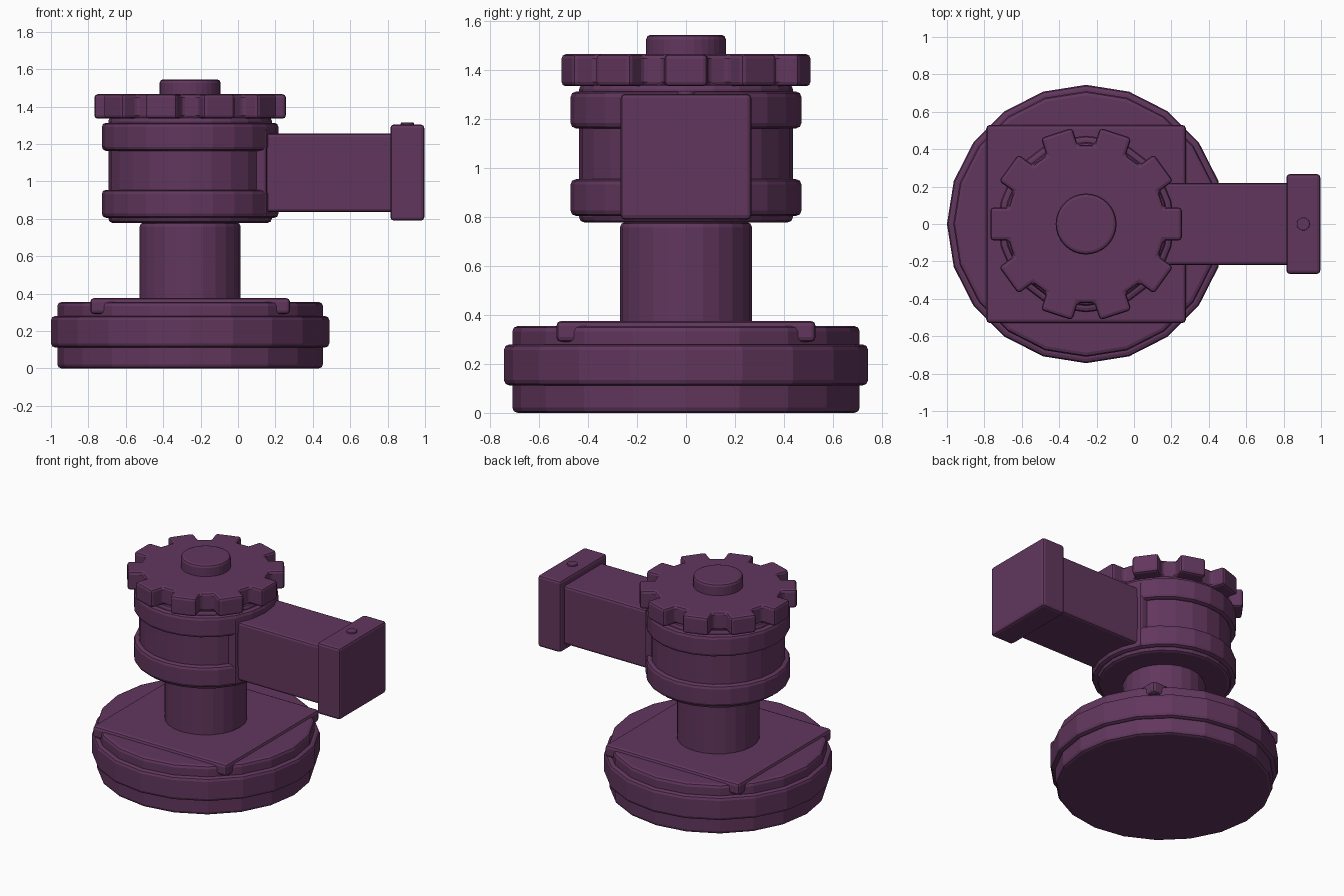
import bpy, bmesh, math
from mathutils import Matrix

if "Cube" in bpy.data.objects:
    bpy.data.objects.remove(bpy.data.objects["Cube"])

AX = -0.256  # x of the vertical axis

plum = bpy.data.materials.new("plum")
plum.diffuse_color = (0.12, 0.037, 0.11, 1)
plum.use_nodes = True
plum.node_tree.nodes["Principled BSDF"].inputs["Base Color"].default_value = plum.diffuse_color


def finish(bm, name, bevel):
    bmesh.ops.recalc_face_normals(bm, faces=bm.faces)
    me = bpy.data.meshes.new(name)
    bm.to_mesh(me)
    bm.free()
    me.materials.append(plum)
    ob = bpy.data.objects.new(name, me)
    bpy.context.collection.objects.link(ob)
    if bevel:
        mod = ob.modifiers.new("rounded_edges", 'BEVEL')
        mod.width = bevel
        mod.segments = 2
        mod.limit_method = 'ANGLE'
        mod.angle_limit = math.radians(40)
    return ob


def prism(name, points, z0, z1, bevel):
    """Upright prism over a flat outline."""
    bm = bmesh.new()
    face = bm.faces.new([bm.verts.new((x + AX, y, z0)) for x, y in points])
    ext = bmesh.ops.extrude_face_region(bm, geom=[face])
    for v in ext["geom"]:
        if isinstance(v, bmesh.types.BMVert):
            v.co.z = z1
    return finish(bm, name, bevel)


def drum(name, r, z0, z1, sides=20, bevel=0.022, x=0):
    step = math.tau / sides
    pts = [(x + r * math.cos(i * step), r * math.sin(i * step)) for i in range(sides)]
    return prism(name, pts, z0, z1, bevel)


def box(name, x, y, z, bevel=0.018):
    """Box from (min, max) ranges."""
    bm = bmesh.new()
    size = [r[1] - r[0] for r in (x, y, z)]
    mid = [(r[0] + r[1]) / 2 for r in (x, y, z)]
    bmesh.ops.create_cube(bm, size=1, matrix=Matrix.Translation(mid) @ Matrix.Diagonal((*size, 1)))
    return finish(bm, name, bevel)


# Round foot with a wider band and a square mounting plate
drum("base_disc", 0.71, 0, 0.355)
drum("base_band", 0.744, 0.112, 0.28)
box("mounting_plate", (-0.79, 0.278), (-0.53, 0.53), (0.29, 0.376), 0.02)

# Column and head with two bands
drum("column", 0.27, 0.34, 0.78, sides=24)
drum("head", 0.437, 0.778, 1.345, sides=24)
for label, z in (("lower", 0.805), ("upper", 1.163)):
    drum(label + "_head_band", 0.472, z, z + 0.15, sides=24)

# Toothed wheel and hub on top
outline = []
for i in range(10):
    a = i * math.tau / 10
    c, s = math.cos(a), math.sin(a)
    for u, v in ((0.415, -0.088), (0.512, -0.088), (0.512, 0.088), (0.415, 0.088)):
        outline.append((u * c - v * s, u * s + v * c))
prism("toothed_wheel", outline, 1.335, 1.466, 0.018)
drum("hub", 0.163, 1.44, 1.545, sides=32, bevel=0.018)

# Side arm with collar, end cap and pin
box("arm_collar", (-0.1, 0.155), (-0.25, 0.25), (0.805, 1.29))
box("arm", (0, 0.84), (-0.22, 0.22), (0.835, 1.255))
box("arm_end_cap", (0.815, 0.996), (-0.267, 0.267), (0.79, 1.304))
drum("cap_pin", 0.035, 1.28, 1.314, sides=16, bevel=0.004, x=0.905 - AX)
